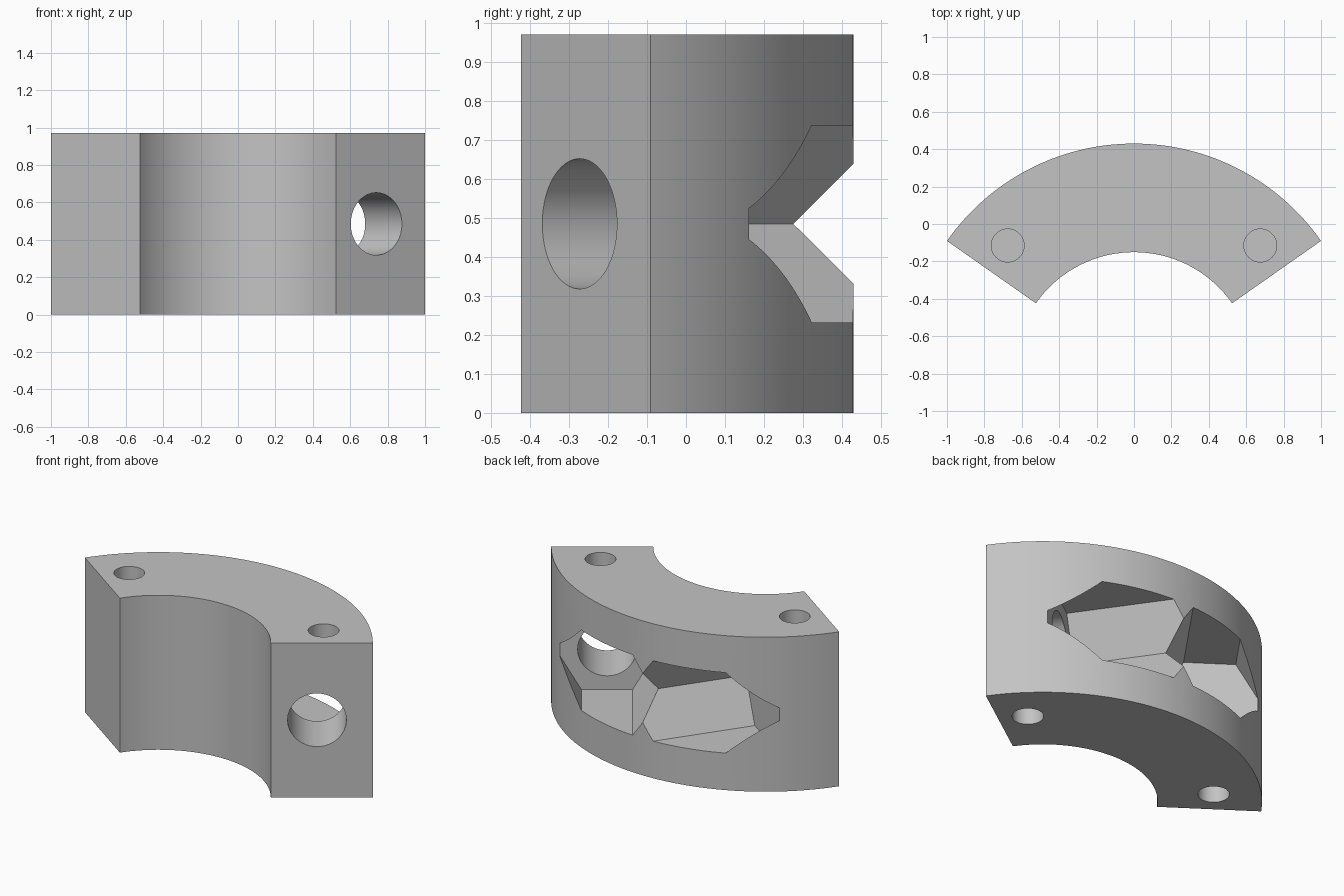
import bpy, bmesh
from math import sin, cos, pi, radians
from mathutils import Matrix, Vector

cube = bpy.data.objects.get("Cube")
if cube:
    bpy.data.objects.remove(cube, do_unlink=True)

HEIGHT, MID = 0.97, 0.485
HALF_ANGLE = radians(55)
R_OUT, R_IN = 1 / sin(HALF_ANGLE), 0.64
CENTRE_Y = 0.43 - R_OUT          # centre of both arcs
BOLT_R = 0.903                   # distance of bolt axis along the end face

grey = bpy.data.materials.new("plain grey")
grey.use_nodes = True
grey.diffuse_color = (0.55, 0.55, 0.55, 1)
grey.node_tree.nodes["Principled BSDF"].inputs["Base Color"].default_value = (0.55, 0.55, 0.55, 1)


def prism(name, profile, depth, matrix):
    """Extrude a flat profile along the local z of the matrix."""
    bm = bmesh.new()
    face = bm.faces.new([bm.verts.new((x, y, 0)) for x, y in profile])
    out = bmesh.ops.extrude_face_region(bm, geom=[face])
    moved = [v for v in out["geom"] if isinstance(v, bmesh.types.BMVert)]
    bmesh.ops.translate(bm, verts=moved, vec=(0, 0, depth))
    bm.transform(matrix)
    bmesh.ops.recalc_face_normals(bm, faces=bm.faces)
    mesh = bpy.data.meshes.new(name)
    bm.to_mesh(mesh)
    bm.free()
    mesh.materials.append(grey)
    obj = bpy.data.objects.new(name, mesh)
    bpy.context.collection.objects.link(obj)
    return obj


def ring(radius, sides):
    return [(radius * cos(2 * pi * i / sides), radius * sin(2 * pi * i / sides)) for i in range(sides)]


def arc(radius, steps=64):
    angles = [HALF_ANGLE * (2 * i / steps - 1) for i in range(steps + 1)]
    return [(radius * sin(a), radius * cos(a)) for a in angles]


# Curved clamp body
body = prism("clamp_body", arc(R_OUT) + arc(R_IN)[::-1], HEIGHT,
             Matrix.Translation((0, CENTRE_Y, 0)))

cutters = []
for side, label in ((1, "left"), (-1, "right")):
    radial = Vector((side * sin(HALF_ANGLE), cos(HALF_ANGLE), 0))
    inward = Vector((-side * cos(HALF_ANGLE), sin(HALF_ANGLE), 0))
    start = Vector((0, CENTRE_Y, MID)) + radial * BOLT_R

    def frame(distance):
        m = Matrix((radial, inward.cross(radial), inward)).transposed().to_4x4()
        return Matrix.Translation(start + inward * distance) @ m

    # Bolt hole square to the end face, opening into a hexagonal nut pocket
    cutters.append(prism(label + "_bolt_hole", ring(0.167, 64), 0.6, frame(-0.1)))
    cutters.append(prism(label + "_nut_pocket", ring(0.2916, 6), 1.3, frame(0.342)))

    # Blind pin holes in the top and bottom
    for end, z in (("top", HEIGHT - 0.2), ("bottom", -0.1)):
        cutters.append(prism(label + "_" + end + "_pin_hole", ring(0.088, 40), 0.3,
                             Matrix.Translation((side * 0.675, -0.115, z))))

for cutter in cutters:
    cutter.hide_render = True
    mod = body.modifiers.new(cutter.name, 'BOOLEAN')
    mod.operation = 'DIFFERENCE'
    mod.solver = 'EXACT'
    mod.object = cutter

# Bake the cuts and drop the cutters
graph = bpy.context.evaluated_depsgraph_get()
cut_mesh = bpy.data.meshes.new_from_object(body.evaluated_get(graph))
body.modifiers.clear()
body.data = cut_mesh
for cutter in cutters:
    bpy.data.objects.remove(cutter, do_unlink=True)

for obj in bpy.context.selected_objects:
    obj.select_set(False)
body.select_set(True)
bpy.context.view_layer.objects.active = body
bpy.ops.object.shade_smooth_by_angle(angle=radians(25))
